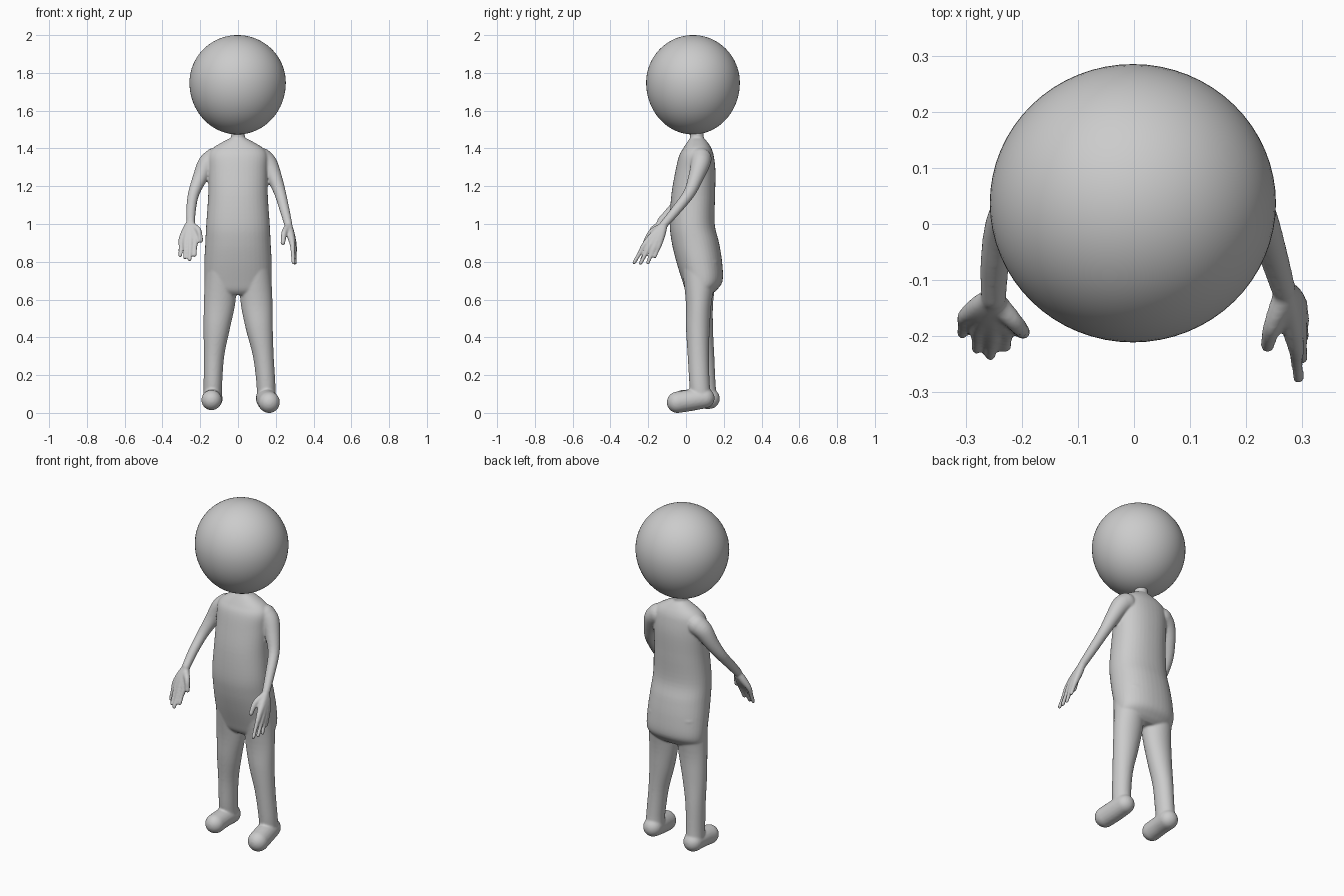
import bpy, bmesh, math
from mathutils import Vector, Matrix

if "Cube" in bpy.data.objects:
    bpy.data.objects.remove(bpy.data.objects["Cube"])

body = bmesh.new()


def spline(rows, steps=5):
    """Catmull-Rom through rows of numbers."""
    v = [Vector(r) for r in rows]
    v = [v[0]] + v + [v[-1]]
    out = []
    for i in range(1, len(v) - 2):
        a, b, c, d = v[i - 1:i + 3]
        for s in range(steps):
            t = s / steps
            out.append(0.5 * (2 * b + (c - a) * t + (2 * a - 5 * b + 4 * c - d) * t * t
                              + (3 * b - a - 3 * c + d) * t ** 3))
    return out + [v[-2]]


def skin(rings):
    loops = [[body.verts.new(p) for p in r] for r in rings]
    n = len(loops[0])
    faces = [body.faces.new(loops[0][::-1]), body.faces.new(loops[-1])]
    for a, b in zip(loops, loops[1:]):
        for i in range(n):
            j = (i + 1) % n
            faces.append(body.faces.new((a[i], a[j], b[j], b[i])))
    bmesh.ops.recalc_face_normals(body, faces=faces)


def ball(c, r):
    m = Matrix.Translation(c) @ Matrix.Diagonal((r, r, r, 1))
    bmesh.ops.create_icosphere(body, subdivisions=3, radius=1, matrix=m)


def loft(rows, power=1.0, n=40):
    """Horizontal oval sections: x, y, z, half width, half depth."""
    def sp(v):
        return math.copysign(abs(v) ** power, v)
    ang = [2 * math.pi * i / n for i in range(n)]
    skin([[(x + rx * sp(math.cos(a)), y + ry * sp(math.sin(a)), z) for a in ang]
          for x, y, z, rx, ry in spline(rows)])


def limb(rows, n=20):
    """Round tube along x, y, z, radius with ball ends."""
    pts = spline(rows)
    rings = []
    for i, p in enumerate(pts):
        t = (pts[min(i + 1, len(pts) - 1)] - pts[max(i - 1, 0)]).to_3d().normalized()
        u = t.cross(Vector((1, 0.2, 0))).normalized()
        w = t.cross(u)
        c, r = Vector(p[:3]), p[3]
        rings.append([c + r * (math.cos(a) * u + math.sin(a) * w)
                      for a in (2 * math.pi * k / n for k in range(n))])
    skin(rings)
    for p in (pts[0], pts[-1]):
        ball(p[:3], p[3])


# torso and neck
loft([(0, .058, 1.455, .04, .036), (0, .06, 1.432, .085, .055), (0, .06, 1.40, .135, .075),
      (0, .055, 1.36, .157, .092), (0, .05, 1.28, .157, .106), (0, .038, 1.15, .158, .116),
      (0, .033, 1.0, .168, .119), (0, .05, .9, .173, .125), (0, .07, .8, .178, .121),
      (0, .087, .7, .178, .107), (0, .08, .65, .165, .082), (0, .075, .625, .11, .055)], .9)
loft([(0, .058, 1.41, .036, .036), (0, .058, 1.53, .036, .036)])

# legs
loft([(.088, .075, .8, .085, .1), (.097, .068, .6, .085, .07), (.112, .063, .45, .072, .063),
      (.134, .065, .3, .055, .056), (.148, .072, .15, .05, .054), (.148, .08, .07, .05, .055)])
loft([(-.088, .075, .8, .085, .1), (-.096, .075, .6, .084, .07), (-.112, .08, .45, .07, .063),
      (-.127, .092, .3, .054, .058), (-.133, .1, .15, .049, .057), (-.135, .11, .07, .05, .056)])

# feet
limb([(.148, .098, .078, .054), (.155, .03, .068, .057), (.165, -.045, .056, .057)])
limb([(-.135, .125, .075, .054), (-.138, .06, .074, .053), (-.14, -.015, .068, .054)])

# arms
limb([(.125, .078, 1.345, .058), (.16, .075, 1.315, .051), (.195, .05, 1.24, .04),
      (.224, .015, 1.16, .031), (.248, -.055, 1.07, .026), (.266, -.115, 1.0, .022)])
limb([(-.125, .078, 1.345, .058), (-.165, .07, 1.315, .051), (-.203, .045, 1.24, .039),
      (-.235, .0, 1.16, .03), (-.248, -.07, 1.08, .026), (-.25, -.13, 1.015, .023)])


def hand(wrist, fingers, thumb):
    """Each finger runs from the wrist over its knuckle to its tip."""
    for knuckle, tip in fingers:
        k = Vector(knuckle)
        mid = Vector(wrist).lerp(k, .5)
        limb([(*wrist, .019), (*mid, .021), (*k, .015),
              (*k.lerp(Vector(tip), .5), .0115), (*tip, .0105)], 14)
    limb([(*p, r) for p, r in zip(thumb, (.02, .016, .013))], 14)


hand((.266, -.115, 1.0),
     [((.288, -.218, .893), (.293, -.275, .795)), ((.295, -.193, .882), (.3, -.24, .793)),
      ((.298, -.167, .878), (.303, -.202, .795)), ((.295, -.143, .887), (.302, -.165, .828))],
     [(.266, -.13, .985), (.245, -.185, .955), (.238, -.217, .9)])
hand((-.25, -.13, 1.015),
     [((-.3, -.165, .92), (-.306, -.195, .832)), ((-.277, -.185, .905), (-.281, -.222, .822)),
      ((-.251, -.192, .902), (-.256, -.234, .812)), ((-.226, -.187, .91), (-.229, -.22, .835))],
     [(-.245, -.14, .99), (-.21, -.178, .968), (-.197, -.193, .912)])

# fuse everything into one smooth body
mesh = bpy.data.meshes.new("body")
body.to_mesh(mesh)
body.free()
body_ob = bpy.data.objects.new("body", mesh)
bpy.context.collection.objects.link(body_ob)
rem = body_ob.modifiers.new("fuse", 'REMESH')
rem.mode = 'VOXEL'
rem.voxel_size = .0055
rem.use_smooth_shade = True
smo = body_ob.modifiers.new("soften", 'SMOOTH')
smo.factor = .5
smo.iterations = 8

# head: ball, slightly drawn out below
bpy.ops.mesh.primitive_uv_sphere_add(segments=64, ring_count=40, radius=1)
head = bpy.context.object
head.name = "head"
for v in head.data.vertices:
    x, y, z = v.co
    v.co = (-.002 + x * .255, .037 + y * .248, 1.748 + z * (.252 if z > 0 else .274))
bpy.ops.object.shade_smooth()
